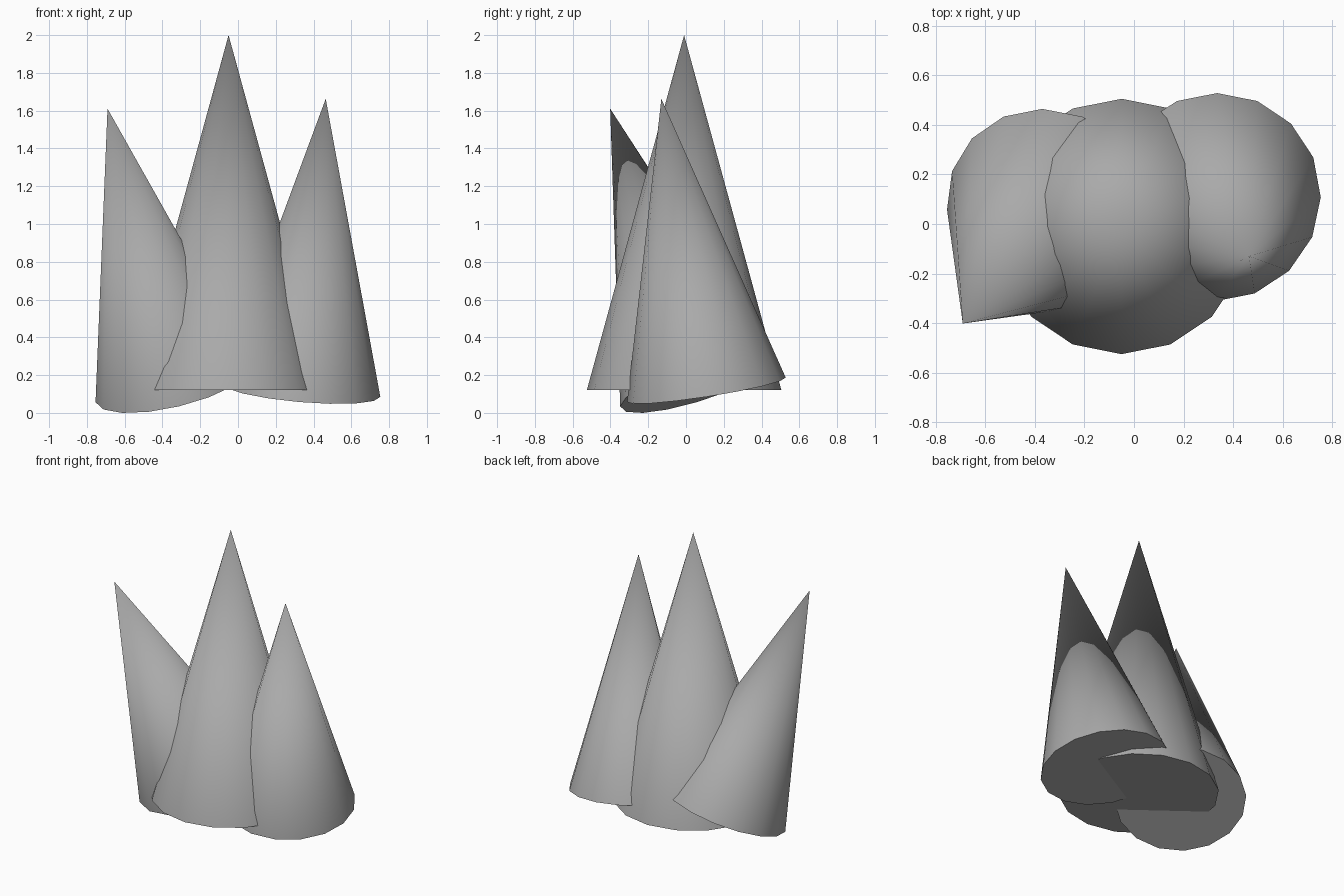
import bpy
from math import cos, sin, radians
from mathutils import Euler, Vector

cube = bpy.data.objects.get("Cube")
if cube:
    bpy.data.objects.remove(cube, do_unlink=True)

# Single grey stone colour
stone = bpy.data.materials.new("stone_grey")
stone.use_nodes = True
grey = (0.4, 0.4, 0.4, 1.0)
stone.diffuse_color = grey
stone.node_tree.nodes["Principled BSDF"].inputs["Base Color"].default_value = grey


def spike(name, base, radius, height, tilt_x=0.0, tilt_y=0.0):
    """Closed 16-sided cone that stands on its base centre and leans."""
    turn = Euler((tilt_x, tilt_y, 0.0))
    centre = Vector(base) + turn.to_matrix() @ Vector((0, 0, height / 2))
    bpy.ops.mesh.primitive_cone_add(vertices=16, radius1=radius, radius2=0,
                                    depth=height, location=centre, rotation=turn)
    obj = bpy.context.object
    obj.name = name
    obj.data.materials.append(stone)
    # Smooth sides, sharp rim around the flat base
    bpy.ops.object.shade_smooth_by_angle(angle=radians(30))
    return obj


# Tall upright spike with a smaller leaning one on each side
spike("middle_spike", (-0.05, -0.01, 0.12), 0.515, 1.88)
spike("left_spike", (0.33, 0.108, 0.122), 0.425, 1.565, 0.153, 0.087)
spike("right_spike", (-0.341, 0.058, 0.156), 0.425, 1.565, 0.298, -0.236)
